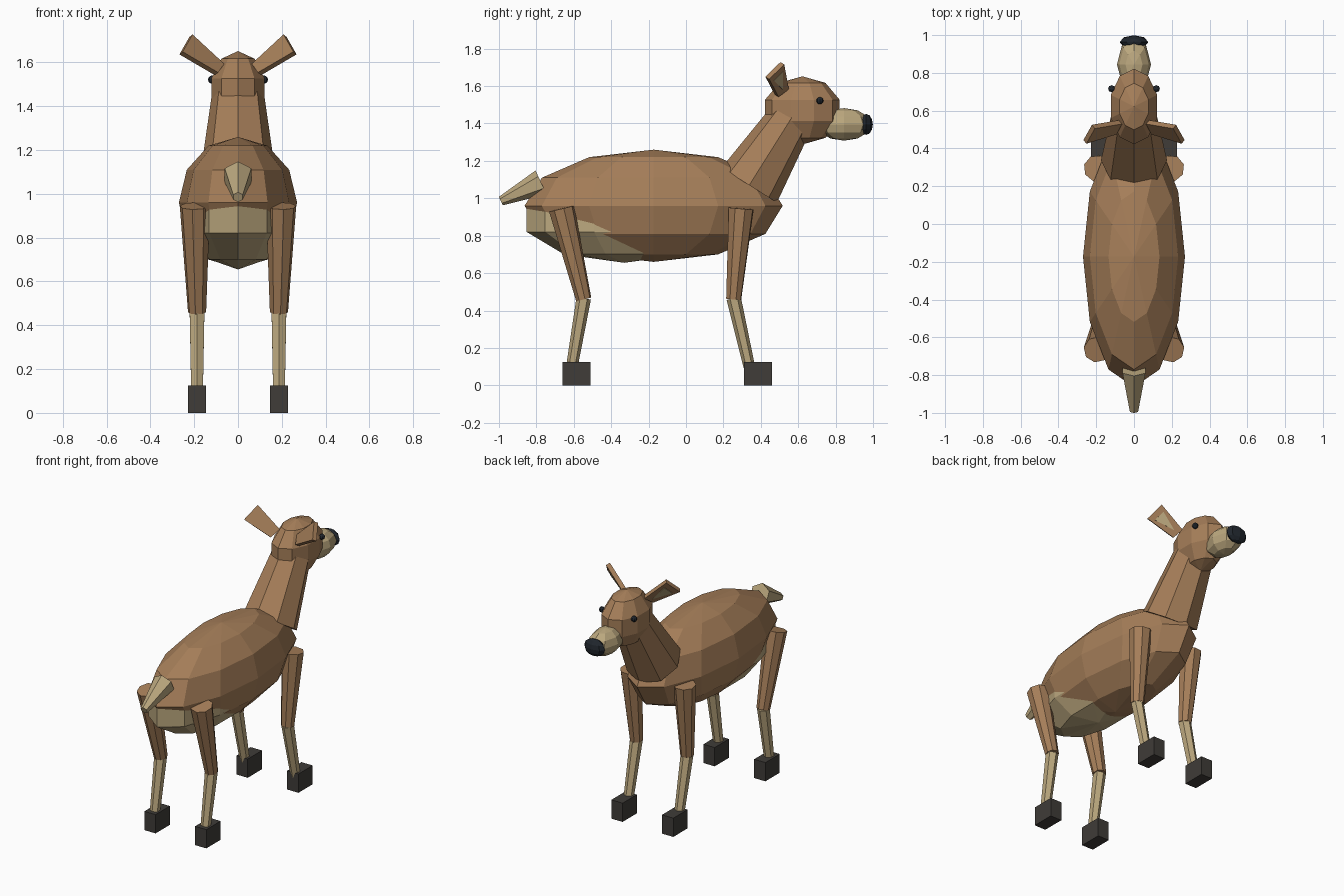
import bpy, bmesh
from mathutils import Vector, Matrix

if "Cube" in bpy.data.objects:
    bpy.data.objects.remove(bpy.data.objects["Cube"])


def material(name, r, g, b):
    m = bpy.data.materials.new(name)
    m.diffuse_color = (r, g, b, 1)
    m.use_nodes = True
    m.node_tree.nodes["Principled BSDF"].inputs["Base Color"].default_value = m.diffuse_color
    return m


BROWN = material("brown_coat", 0.38, 0.21, 0.10)
TAN = material("tan_fur", 0.50, 0.39, 0.21)
HOOF = material("dark_hoof", 0.05, 0.045, 0.04)
BLACK = material("black", 0.015, 0.02, 0.027)


def finish(name, bm, mat):
    bmesh.ops.recalc_face_normals(bm, faces=bm.faces)
    me = bpy.data.meshes.new(name)
    bm.to_mesh(me)
    bm.free()
    me.materials.append(mat)
    ob = bpy.data.objects.new(name, me)
    bpy.context.collection.objects.link(ob)
    return ob


def ball(name, loc, radii, segs, rings, mat):
    bm = bmesh.new()
    bmesh.ops.create_uvsphere(
        bm, u_segments=segs, v_segments=rings, radius=1,
        matrix=Matrix.Translation(loc) @ Matrix.Diagonal((*radii, 1)))
    return finish(name, bm, mat)


def limb(name, a, b, ra, rb, segs, mat):
    """Tapered cylinder from point a to point b."""
    a, b = Vector(a), Vector(b)
    d = b - a
    bm = bmesh.new()
    bmesh.ops.create_cone(
        bm, cap_ends=True, segments=segs, radius1=ra, radius2=rb, depth=d.length,
        matrix=Matrix.Translation((a + b) / 2)
        @ Vector((0, 0, 1)).rotation_difference(d).to_matrix().to_4x4())
    return finish(name, bm, mat)


def slab(name, pts, thick, mat):
    """Flat polygon thickened both ways along its normal."""
    pts = [Vector(p) for p in pts]
    n = (pts[1] - pts[0]).cross(pts[2] - pts[0]).normalized() * thick / 2
    bm = bmesh.new()
    lo = [bm.verts.new(p - n) for p in pts]
    hi = [bm.verts.new(p + n) for p in pts]
    bm.faces.new(lo)
    bm.faces.new(hi)
    for i in range(len(pts)):
        j = (i + 1) % len(pts)
        bm.faces.new((lo[i], lo[j], hi[j], hi[i]))
    return finish(name, bm, mat)


# Torso, pale underside, neck and tail
ball("body", (0, -0.173, 0.96), (0.27, 0.69, 0.30), 12, 6, BROWN)
ball("belly_patch", (0, -0.33, 0.895), (0.235, 0.55, 0.24), 10, 5, TAN)
limb("neck", (0, 0.338, 1.07), (0, 0.577, 1.45), 0.175, 0.12, 8, BROWN)
limb("tail", (0, -0.775, 1.085), (0, -0.99, 0.985), 0.07, 0.025, 6, TAN)

# Head
ball("head", (0, 0.622, 1.47), (0.135, 0.21, 0.182), 10, 5, BROWN)
ball("muzzle", (0, 0.845, 1.395), (0.09, 0.145, 0.087), 8, 6, TAN)
ball("nose", (0, 0.963, 1.395), (0.076, 0.036, 0.056), 8, 6, BLACK)

for side, s in (("left", -1), ("right", 1)):
    # Eye
    ball(f"{side}_eye", (s * 0.118, 0.716, 1.522), (0.019,) * 3, 8, 6, BLACK)

    # Ear, widening outward, with a pale inner panel on its forward face
    ear = [(0.26, 0.435, 1.643), (0.215, 0.515, 1.722),
           (0.07, 0.54, 1.588), (0.098, 0.485, 1.548)]
    ear = [Vector((s * x, y, z)) for x, y, z in ear]
    slab(f"{side}_ear", ear, 0.028, BROWN)
    front = Vector((s * 0.58, 0.70, -0.40)) * 0.014
    mid = sum(ear, Vector()) / 4
    inner = [mid + (p - mid) * 0.6 + front for p in (ear[0], ear[1])]
    inner.append((ear[2] + ear[3]) / 2 * 0.7 + mid * 0.3 + front)
    slab(f"{side}_inner_ear", inner, 0.008, TAN)

    # Legs: thigh, shin and hoof (y at top, knee, ankle, hoof centre)
    for end, top, knee, ankle, hoof in (("front", 0.295, 0.255, 0.338, 0.385),
                                        ("hind", -0.665, -0.547, -0.61, -0.585)):
        limb(f"{side}_{end}_upper_leg", (s * 0.197, top, 0.945),
             (s * 0.187, knee, 0.46), 0.07, 0.042, 8, BROWN)
        limb(f"{side}_{end}_lower_leg", (s * 0.187, knee, 0.465),
             (s * 0.187, ankle, 0.10), 0.039, 0.031, 6, TAN)
        bm = bmesh.new()
        bmesh.ops.create_cube(
            bm, size=1, matrix=Matrix.Translation((s * 0.187, hoof, 0.0625))
            @ Matrix.Diagonal((0.083, 0.15, 0.125, 1)))
        finish(f"{side}_{end}_hoof", bm, HOOF)
